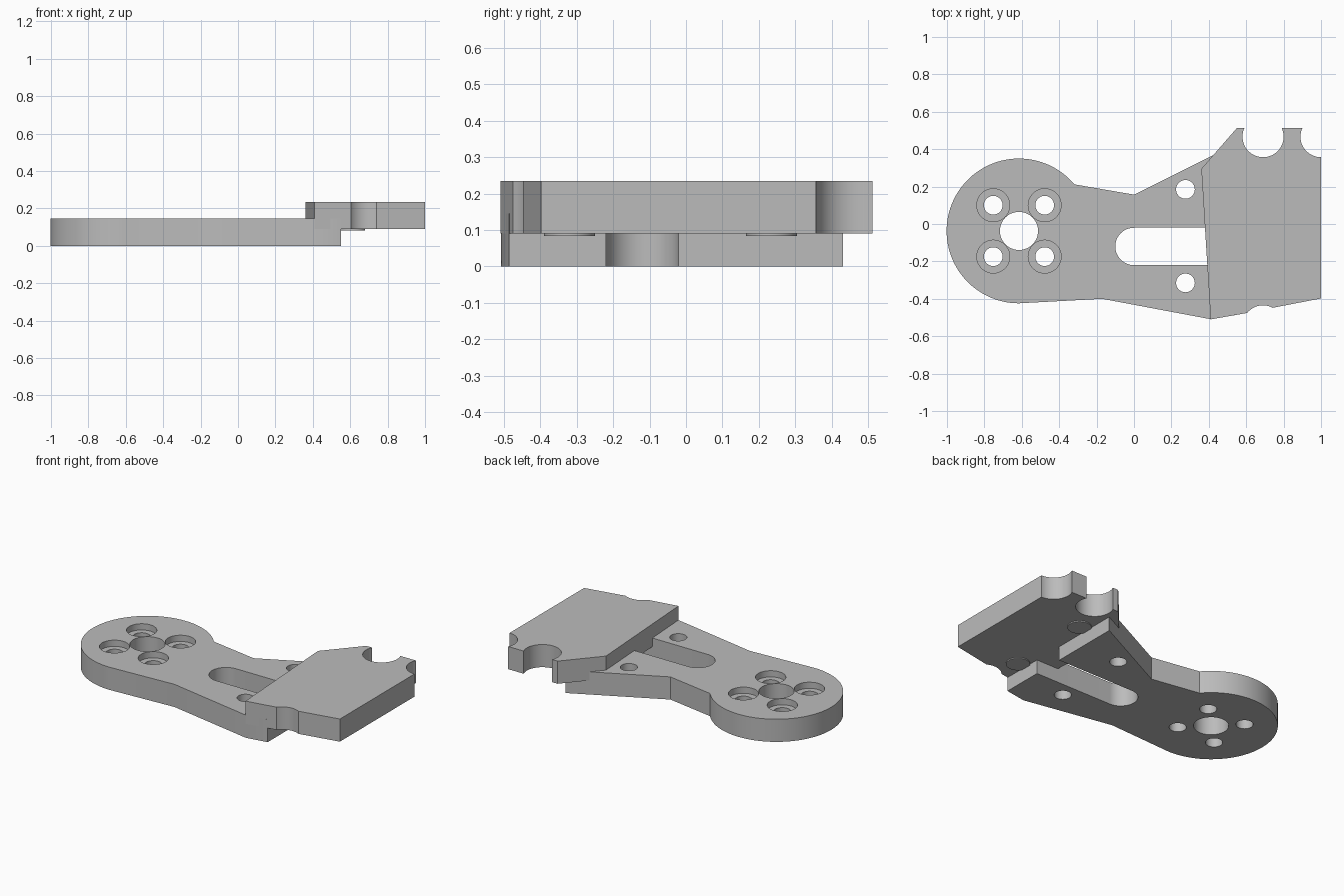
import bpy, bmesh, math

if "Cube" in bpy.data.objects:
    bpy.data.objects.remove(bpy.data.objects["Cube"])

steel = bpy.data.materials.new("plain_grey")
steel.diffuse_color = (0.5, 0.5, 0.5, 1)
steel.use_nodes = True
steel.node_tree.nodes["Principled BSDF"].inputs["Base Color"].default_value = steel.diffuse_color


def arc(cx, cy, r, a0, a1, n=32):
    """Points on an arc, angles in degrees."""
    return [(cx + r * math.cos(math.radians(a0 + (a1 - a0) * i / n)),
             cy + r * math.sin(math.radians(a0 + (a1 - a0) * i / n)))
            for i in range(n + 1)]


def plate(name, outline, z0, z1):
    """Extrude a flat outline from z0 to z1."""
    bm = bmesh.new()
    face = bm.faces.new([bm.verts.new((x, y, z0)) for x, y in outline])
    ext = bmesh.ops.extrude_face_region(bm, geom=[face])
    verts = [v for v in ext["geom"] if isinstance(v, bmesh.types.BMVert)]
    bmesh.ops.translate(bm, vec=(0, 0, z1 - z0), verts=verts)
    bmesh.ops.recalc_face_normals(bm, faces=bm.faces)
    mesh = bpy.data.meshes.new(name)
    bm.to_mesh(mesh)
    bm.free()
    mesh.materials.append(steel)
    ob = bpy.data.objects.new(name, mesh)
    bpy.context.collection.objects.link(ob)
    return ob


def disc(name, x, y, r, z0, z1):
    return plate(name, arc(x, y, r, 0, 360, 48)[:-1], z0, z1)


def cut(target, cutter):
    cutter.hide_render = True
    mod = target.modifiers.new("cut", "BOOLEAN")
    mod.operation = "DIFFERENCE"
    mod.solver = "EXACT"
    mod.object = cutter
    bpy.context.view_layer.objects.active = target
    bpy.ops.object.modifier_apply(modifier=mod.name)
    bpy.data.objects.remove(cutter)


# Lower arm: round head, narrow waist, flared forked tail
HX, HY = -0.615, -0.037
arm = plate("lower_arm",
            arc(HX, HY, 0.387, 40, 270, 72)
            + [(-0.17, -0.40), (0.41, -0.509), (0.55, -0.486),
               (0.55, 0.432), (0.0, 0.157)], 0, 0.145)

# Open slot in the tail
cut(arm, plate("slot_cutter", arc(0, -0.12, 0.10, 90, 270)
               + [(0.7, -0.22), (0.7, -0.02)], -0.1, 0.3))

# Centre bore and four counterbored screw holes
cut(arm, disc("bore_cutter", HX, HY, 0.102, -0.1, 0.3))
for sx in (-1, 1):
    for sy in (-1, 1):
        x, y = HX + sx * 0.1375, HY + sy * 0.1375
        cut(arm, disc("screw_cutter", x, y, 0.05, -0.1, 0.3))
        cut(arm, disc("counterbore_cutter", x, y, 0.088, 0.105, 0.3))

# Two plain holes beside the slot
for y in (0.185, -0.315):
    cut(arm, disc("hole_cutter", 0.275, y, 0.05, -0.1, 0.3))

# Upper plate with scalloped edges
upper = plate("upper_plate",
              [(0.36, 0.295), (0.55, 0.513), (0.589, 0.513)]
              + arc(0.69, 0.467, 0.11, 155.3, 384.7)
              + arc(1.0, 0.467, 0.11, 155.3, 270, 20)
              + [(1.0, -0.398)]
              + arc(0.69, -0.545, 0.11, 62, 141, 16)
              + [(0.41, -0.51)], 0.09, 0.235)

# Shallow round pads under the upper plate
pads = [disc("round_pad", 0.61, y, 0.07, 0.083, 0.092) for y in (0.235, -0.32)]

# Smooth curved walls, sharp edges
for ob in [arm, upper] + pads:
    bpy.ops.object.select_all(action="DESELECT")
    ob.select_set(True)
    bpy.context.view_layer.objects.active = ob
    bpy.ops.object.shade_smooth_by_angle(angle=math.radians(20))
